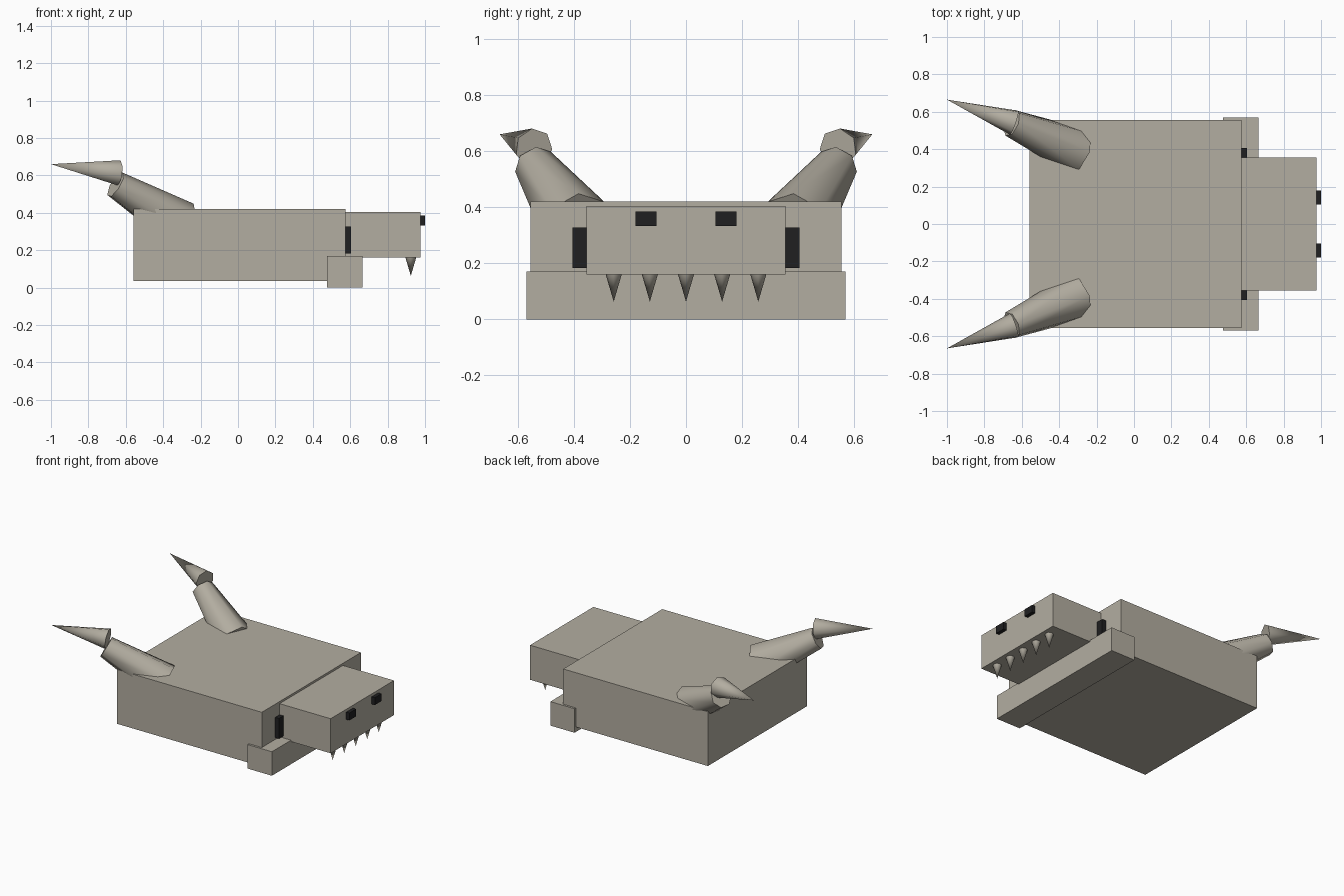
import bpy, bmesh, math
from mathutils import Vector

if "Cube" in bpy.data.objects:
    bpy.data.objects.remove(bpy.data.objects["Cube"])


def material(name, rgb):
    m = bpy.data.materials.new(name)
    m.diffuse_color = (*rgb, 1)
    m.use_nodes = True
    m.node_tree.nodes["Principled BSDF"].inputs["Base Color"].default_value = m.diffuse_color
    return m


STONE = material("warm grey", (0.45, 0.42, 0.355))
BLACK = material("black", (0.014, 0.014, 0.015))


def finish(name, bm, mat):
    bmesh.ops.recalc_face_normals(bm, faces=bm.faces)
    me = bpy.data.meshes.new(name)
    bm.to_mesh(me)
    bm.free()
    me.materials.append(mat)
    ob = bpy.data.objects.new(name, me)
    bpy.context.collection.objects.link(ob)
    return ob


def box(name, x, y, z, mat=STONE):
    bm = bmesh.new()
    bmesh.ops.create_cube(bm, size=1)
    for v in bm.verts:
        v.co = [lo + (c + 0.5) * (hi - lo) for c, (lo, hi) in zip(v.co, (x, y, z))]
    return finish(name, bm, mat)


def cone(name, start, end, r1, r2=0, side=1, up=(0, 0, 1), turn=8, sides=7):
    """Seven-sided cone or frustum; side=-1 mirrors it across y."""
    a, b = Vector(start), Vector(end)
    d = (b - a).normalized()
    u = Vector(up)
    u = (u - u.dot(d) * d).normalized()
    w = u.cross(d)
    if w.y < 0:
        w = -w
    bm = bmesh.new()

    def ring(c, r):
        out = []
        for i in range(sides):
            t = math.radians(turn) + math.tau * i / sides
            p = c + r * (math.cos(t) * u + math.sin(t) * w)
            out.append(bm.verts.new((p.x, p.y * side, p.z)))
        return out

    low = ring(a, r1)
    bm.faces.new(low)
    if r2:
        high = ring(b, r2)
        bm.faces.new(high)
    else:
        tip = bm.verts.new((b.x, b.y * side, b.z))
    for i in range(sides):
        j = (i + 1) % sides
        bm.faces.new((low[i], low[j], high[j], high[i]) if r2 else (low[i], low[j], tip))
    ob = finish(name, bm, STONE)
    bpy.ops.object.select_all(action='DESELECT')
    ob.select_set(True)
    bpy.context.view_layer.objects.active = ob
    bpy.ops.object.shade_smooth_by_angle(angle=math.radians(62))
    return ob


# Main blocks
box("body", (-0.56, 0.575), (-0.555, 0.555), (0.035, 0.42))
box("head", (0.57, 0.975), (-0.355, 0.355), (0.16, 0.405))
box("lower_jaw", (0.475, 0.665), (-0.57, 0.57), (0.0, 0.17))

# Paired details: eyes, dark side vents, two-part horns
for label, s in (("left", 1), ("right", -1)):
    box(label + "_eye", (0.97, 1.0), sorted((s * 0.105, s * 0.18)), (0.333, 0.385), BLACK)
    box(label + "_vent", (0.57, 0.605), sorted((s * 0.34, s * 0.405)), (0.183, 0.327), BLACK)
    cone(label + "_horn_base", (-0.302, 0.391, 0.336), (-0.655, 0.54, 0.55), 0.13, 0.075, s)
    cone(label + "_horn_tip", (-0.64, 0.543, 0.612), (-1.0, 0.665, 0.66), 0.07, 0, s)

# Row of teeth under the head
for i in range(5):
    y = 0.129 * (i - 2)
    cone(f"tooth_{i + 1}", (0.924, y, 0.165), (0.924, y, 0.063), 0.03, 0, 1, (1, 0, 0), 0, 8)
